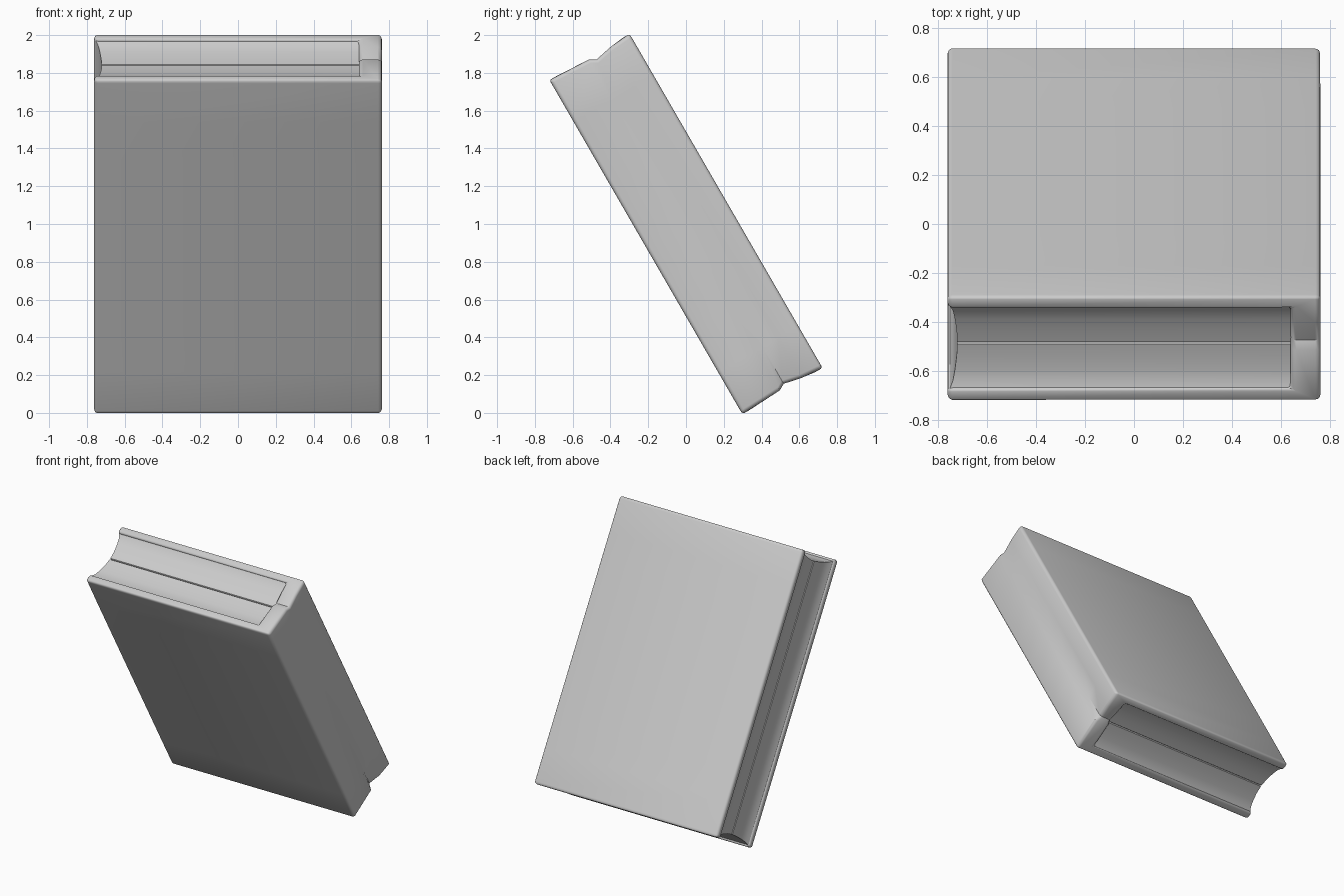
import bpy, bmesh, math
from mathutils import Matrix

if "Cube" in bpy.data.objects:
    bpy.data.objects.remove(bpy.data.objects["Cube"], do_unlink=True)

grey = bpy.data.materials.new("plain grey")
grey.use_nodes = True
COLOUR = (0.6, 0.6, 0.6, 1)
grey.diffuse_color = COLOUR
grey.node_tree.nodes["Principled BSDF"].inputs["Base Color"].default_value = COLOUR
grey.node_tree.nodes["Principled BSDF"].inputs["Roughness"].default_value = 0.6

W, T, L = 0.762, 0.245, 1.021          # half width, thickness, length
TILT = Matrix.Translation((0, 0, 1)) @ Matrix.Rotation(math.radians(30), 4, 'X')


def finish(name, bm, bevel=0.0, angle=40):
    """Turn a bmesh into a tilted, shaded object."""
    bmesh.ops.recalc_face_normals(bm, faces=bm.faces)
    mesh = bpy.data.meshes.new(name)
    bm.to_mesh(mesh)
    bm.free()
    mesh.materials.append(grey)
    ob = bpy.data.objects.new(name, mesh)
    bpy.context.collection.objects.link(ob)
    ob.matrix_world = TILT
    bpy.ops.object.select_all(action='DESELECT')
    ob.select_set(True)
    bpy.context.view_layer.objects.active = ob
    if bevel:
        mod = ob.modifiers.new("rounded_edges", 'BEVEL')
        mod.width, mod.segments = bevel, 3
        mod.limit_method, mod.angle_limit = 'ANGLE', math.radians(50)
        bpy.ops.object.modifier_apply(modifier=mod.name)
    bpy.ops.object.shade_smooth_by_angle(angle=math.radians(angle))
    return ob


# Cover: a C-shaped section of (outer, inner) pairs, swept along the length.
# The last two numbers are the sink at the ends and the dent in the spine.
IN = 0.19
section = [
    ((-W, -T), (-W, -IN), 0, 0),
    ((W, -T), (0.64, -IN), 0, 0),
    ((W, -0.01), (0.64, -0.01), 0.01, 0),
    ((W, 0.025), (0.64, 0.025), 0.03, 0.03),
    ((W, 0.12), (0.64, 0.12), 0.01, 0.01),
    ((W, T), (0.64, IN), 0, 0),
    ((-W, T), (-W, IN), 0, 0),
]
RINGS = 8
bm = bmesh.new()
grid = []
for r in range(RINGS + 1):
    t = r / RINGS
    row = []
    for (ox, oy), (ix, iy), sink, dent in section:
        z = -L + 2 * L * t
        z += sink if r == 0 else -sink if r == RINGS else 0
        row.append((bm.verts.new((ox - dent * (1 - t) ** 2, oy, z)),
                    bm.verts.new((ix, iy, z))))
    grid.append(row)
for a, b in zip(grid, grid[1:]):
    for side in (0, 1):
        for i in range(len(section) - 1):
            bm.faces.new((a[i][side], a[i + 1][side], b[i + 1][side], b[i][side]))
    for i in (0, -1):                  # free edges of the two boards
        bm.faces.new((a[i][0], a[i][1], b[i][1], b[i][0]))
for row in (grid[0], grid[-1]):        # end rims
    for p, q in zip(row, row[1:]):
        bm.faces.new((p[0], q[0], q[1], p[1]))
finish("cover", bm, bevel=0.02)


# Pages: two blocks meeting at the middle, hollowed slightly towards it.
def pages(name, s):
    layers = [(0.0, 0.048), (0.004, 0.054), (0.06, 0.047), (0.12, 0.038),
              (0.165, 0.028), (0.195, 0.012)]
    layers[0], layers[1] = (0.001, 0.056), (0.005, 0.05)
    bm = bmesh.new()
    rings = []
    for y, d in layers:
        x0, x1, z = -W + 0.8 * d, 0.65, L - d
        rings.append([bm.verts.new((x, s * y, zz)) for x, zz in
                      ((x0, -z), (x1, -z), (x1, z), (x0, z))])
    for a, b in zip(rings, rings[1:]):
        for i in range(4):
            j = (i + 1) % 4
            bm.faces.new((a[i], a[j], b[j], b[i]))
    bm.faces.new(rings[0])
    bm.faces.new(rings[-1])
    finish(name, bm)


pages("front_pages", -1)
pages("back_pages", 1)
